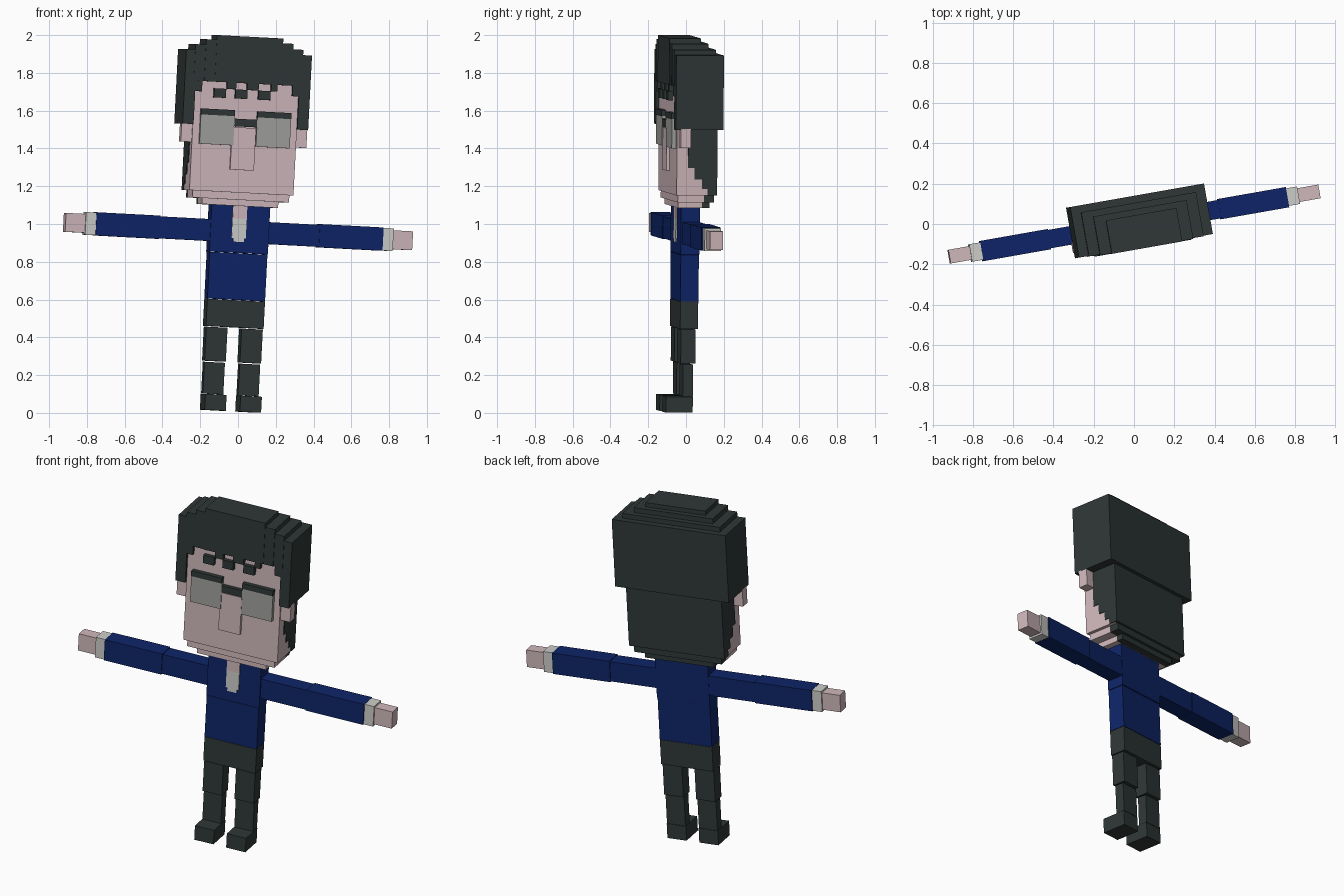
import bpy, bmesh, math
from mathutils import Matrix, Vector

# The whole figure leans and turns slightly about chest height
PIVOT = Vector((0, 0, 0.96))
POSE = (Matrix.Translation(PIVOT) @ Matrix.Rotation(math.radians(10), 4, 'Z')
        @ Matrix.Rotation(math.radians(3), 4, 'Y') @ Matrix.Translation(-PIVOT))


def material(name, r, g, b):
    def lin(c):
        c /= 255
        return c / 12.92 if c <= 0.04045 else ((c + 0.055) / 1.055) ** 2.4
    m = bpy.data.materials.new(name)
    m.diffuse_color = (lin(r), lin(g), lin(b), 1)
    return m


SKIN = material("skin", 208, 184, 188)
DARK = material("dark_charcoal", 47, 55, 54)
BLUE = material("navy_cloth", 14, 36, 104)
WHITE = material("shirt_white", 205, 205, 202)
LENS = material("lens_grey", 160, 161, 158)


def part(name, mat, *boxes):
    """One object from boxes given as (x0, x1, y0, y1, z0, z1)."""
    bm = bmesh.new()
    for x0, x1, y0, y1, z0, z1 in boxes:
        size = Matrix.Diagonal((x1 - x0, y1 - y0, z1 - z0, 1))
        mid = Matrix.Translation(((x0 + x1) / 2, (y0 + y1) / 2, (z0 + z1) / 2))
        bmesh.ops.create_cube(bm, size=1, matrix=POSE @ mid @ size)
    mesh = bpy.data.meshes.new(name)
    bm.to_mesh(mesh)
    bm.free()
    mesh.materials.append(mat)
    ob = bpy.data.objects.new(name, mesh)
    bpy.context.collection.objects.link(ob)
    return ob


def side_box(s, a, b, *rest, c=0.0):
    """Box between distances a and b from the centre c, on side s."""
    x = sorted((c + s * a, c + s * b))
    return (x[0], x[1], *rest)


# Torso
part("chest", BLUE, (-0.157, 0.157, -0.055, 0.047, 0.847, 1.096))
part("waist", BLUE, (-0.155, 0.155, -0.054, 0.043, 0.598, 0.845))
part("hips", DARK, (-0.155, 0.155, -0.054, 0.042, 0.452, 0.596))
part("shirt_front", WHITE, (-0.043, 0.033, -0.061, -0.054, 0.925, 1.027),
     (-0.033, 0.023, -0.061, -0.054, 0.905, 0.925))
part("neck_opening", SKIN, (-0.043, 0.033, -0.061, -0.054, 1.027, 1.098))

# Arms and legs
for s, tag in ((-1, "right"), (1, "left")):
    part(tag + "_upper_arm", BLUE,
         side_box(s, 0.157, 0.43, -0.047, 0.045, 0.902, 1.018))
    part(tag + "_forearm", BLUE,
         side_box(s, 0.43, 0.772, -0.052, 0.05, 0.899, 1.022))
    part(tag + "_cuff", WHITE,
         side_box(s, 0.772, 0.828, -0.045, 0.043, 0.90, 1.02))
    part(tag + "_hand", SKIN,
         side_box(s, 0.828, 0.934, -0.035, 0.034, 0.91, 1.01))
    part(tag + "_thigh", DARK,
         side_box(s, 0.038, 0.152, -0.049, 0.03, 0.268, 0.448))
    part(tag + "_shin", DARK,
         side_box(s, 0.04, 0.15, -0.036, 0.018, 0.094, 0.262))
    part(tag + "_foot", DARK,
         side_box(s, 0.038, 0.152, -0.126, 0.018, 0.0075, 0.092))

C = -0.01  # head centre


def head_box(h, *rest):
    return (C - h, C + h, *rest)


# Head with stepped jaw
part("head", SKIN, head_box(0.28, -0.1, 0.1, 1.165, 1.78),
     head_box(0.26, -0.09, 0.05, 1.127, 1.165),
     head_box(0.205, -0.078, 0.05, 1.095, 1.127))
part("nose", SKIN, (-0.08, 0.048, -0.117, -0.095, 1.285, 1.51))
part("ears", SKIN, *[side_box(s, 0.275, 0.338, -0.09, -0.035, 1.42, 1.52, c=C)
                     for s in (-1, 1)])

# Hair: crown of nested steps (half width, front, back, top)
crown = [(0.338, -0.117, 0.138, 1.91), (0.29, -0.120, 0.103, 1.938),
         (0.235, -0.124, 0.072, 1.967), (0.178, -0.127, 0.042, 1.992)]
part("hair_crown", DARK, *[head_box(h, f, b, 1.745, t) for h, f, b, t in crown])

# Hair: thick band round the sides and back
band = [side_box(s, 0.279, 0.338, -0.117, 0.138, 1.515, 1.745, c=C) for s in (-1, 1)]
part("hair_band", DARK, *band, head_box(0.279, 0.09, 0.138, 1.515, 1.745))

# Hair: lower back, with sides stepping backwards as they go down
steps = [(-0.04, 1.31, 1.515), (-0.005, 1.25, 1.31),
         (0.035, 1.2, 1.25), (0.065, 1.165, 1.2)]
part("hair_back", DARK, *[head_box(0.284, f, 0.117, z0, z1) for f, z0, z1 in steps],
     head_box(0.26, 0.05, 0.105, 1.127, 1.165),
     head_box(0.205, 0.05, 0.09, 1.095, 1.127))

# Fringe: corners, teeth and loose tips
corners = [side_box(s, 0.243, 0.28, -0.117, -0.095, 1.69, 1.746, c=C) for s in (-1, 1)]
teeth = [(a, b, -0.124, -0.095, 1.71, 1.746)
         for a, b in ((-0.12, -0.071), (-0.012, 0.05), (0.117, 0.15))]
tips = [(a, a + 0.064, -0.124, -0.095, 1.662, 1.71) for a in (-0.188, -0.073, 0.051)]
part("fringe", DARK, *corners, *teeth, *tips)

# Glasses
for s, tag in ((-1, "right"), (1, "left")):
    part(tag + "_lens", LENS,
         side_box(s, 0.061, 0.243, -0.122, -0.098, 1.413, 1.568, c=C))
    part(tag + "_glasses_rim", DARK,
         side_box(s, 0.061, 0.243, -0.126, -0.098, 1.568, 1.6, c=C))
part("glasses_bridge", DARK, head_box(0.061, -0.122, -0.098, 1.515, 1.555))
